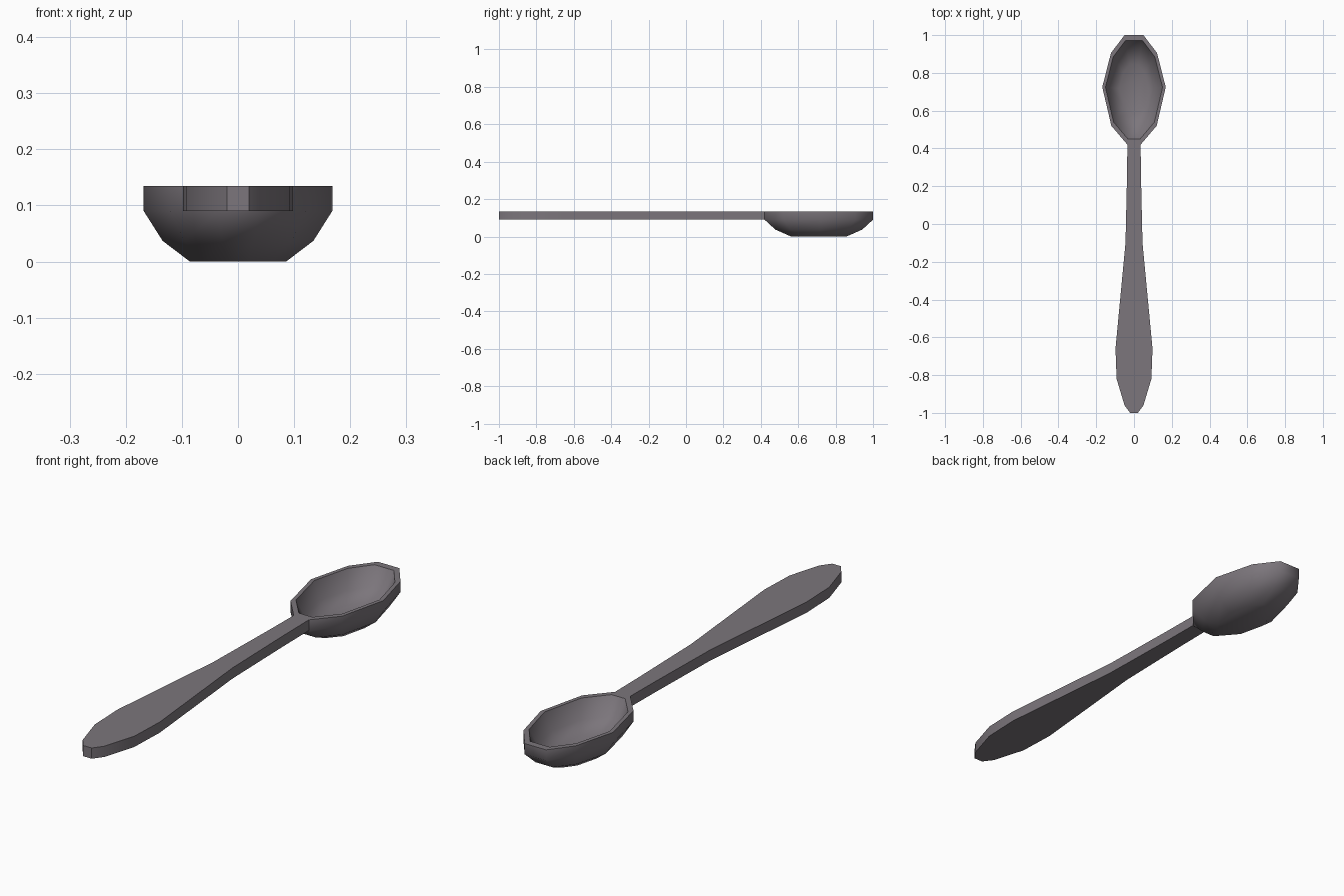
import bpy, bmesh, math

if "Cube" in bpy.data.objects:
    bpy.data.objects.remove(bpy.data.objects["Cube"])

metal = bpy.data.materials.new("warm grey metal")
metal.diffuse_color = (0.20, 0.18, 0.20, 1)
metal.use_nodes = True
metal.node_tree.nodes["Principled BSDF"].inputs["Base Color"].default_value = metal.diffuse_color
TOP, UNDER = 0.135, 0.09


def mirror_outline(half):
    """Closed outline from right-hand (x, y) points listed from low y to high y."""
    return half + [(-x, y) for x, y in reversed(half)]


def loft(name, rings, angle):
    """Skin a stack of equal-length rings and cap both ends."""
    bm = bmesh.new()
    loops = [[bm.verts.new(p) for p in ring] for ring in rings]
    n = len(loops[0])
    for a, b in zip(loops, loops[1:]):
        for i in range(n):
            j = (i + 1) % n
            bm.faces.new((a[i], a[j], b[j], b[i]))
    bm.faces.new(loops[0])
    bm.faces.new(loops[-1])
    bmesh.ops.recalc_face_normals(bm, faces=bm.faces)
    mesh = bpy.data.meshes.new(name)
    bm.to_mesh(mesh)
    bm.free()
    mesh.materials.append(metal)
    obj = bpy.data.objects.new(name, mesh)
    bpy.context.collection.objects.link(obj)
    bpy.ops.object.select_all(action='DESELECT')
    obj.select_set(True)
    bpy.context.view_layer.objects.active = obj
    bpy.ops.object.shade_smooth_by_angle(angle=math.radians(angle))
    return obj


# Handle: flat plate, widest near its rounded end
handle = mirror_outline([(0.02, -1.0), (0.05, -0.96), (0.092, -0.82), (0.098, -0.66),
                         (0.045, -0.1), (0.037, 0.25), (0.035, 0.42)])
loft("handle", [[(x, y, z) for x, y in handle] for z in (UNDER, TOP)], 50)

# Bowl: scaled rings run up the outside, over the rim and down the hollow
bowl = mirror_outline([(0.035, 0.42), (0.12, 0.52), (0.168, 0.725), (0.122, 0.905), (0.05, 1.0)])
CY = 0.71
levels = [(0.51, 0.0), (0.80, 0.037), (1.0, UNDER), (1.0, TOP),
          (0.90, TOP), (0.74, 0.06), (0.46, 0.025)]
loft("bowl", [[(x * s, CY + (y - CY) * s, z) for x, y in bowl] for s, z in levels], 55)
